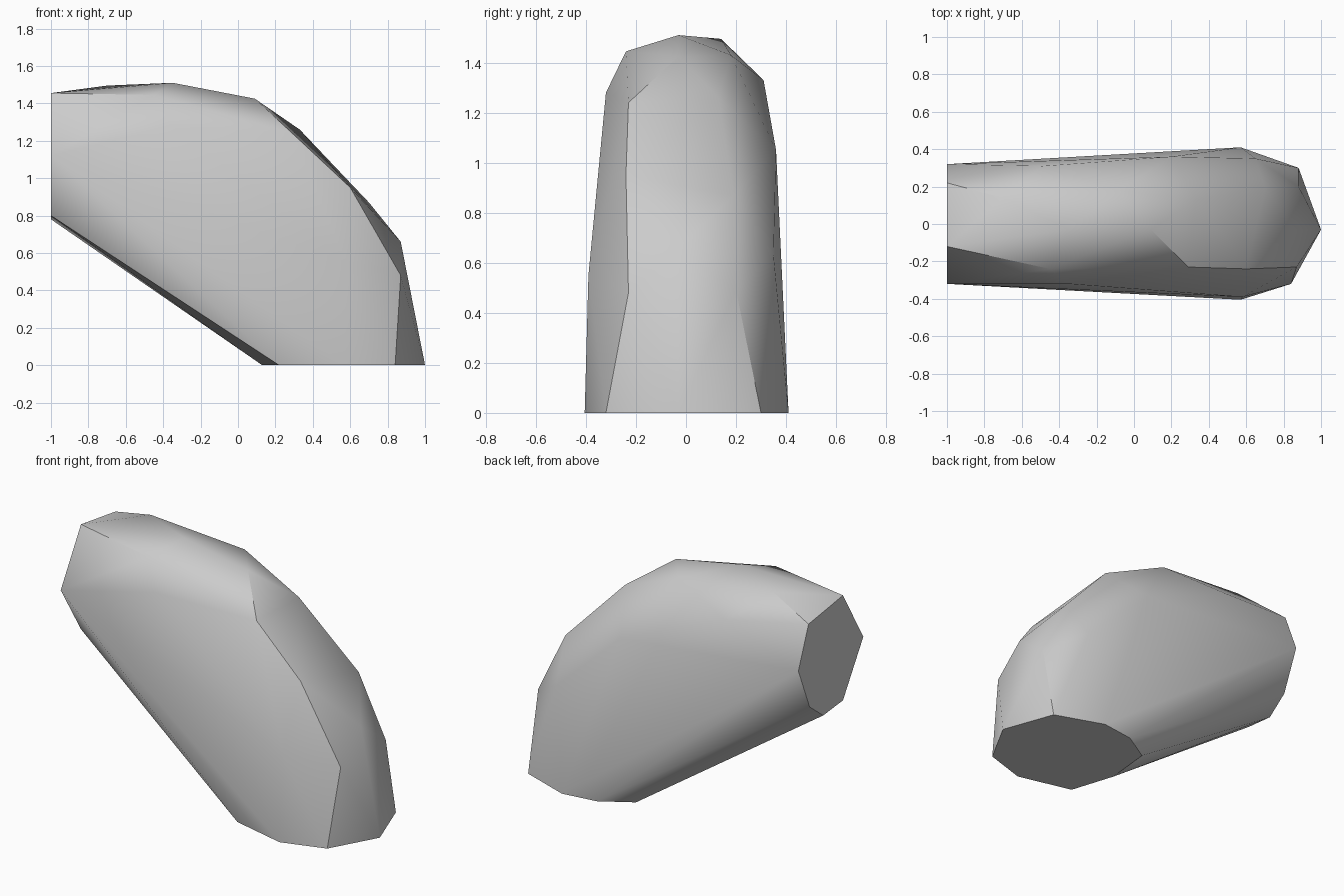
import bpy, bmesh, math

cube = bpy.data.objects.get("Cube")
if cube:
    bpy.data.objects.remove(cube, do_unlink=True)

# Single grey material
grey = bpy.data.materials.new("light_grey")
grey.use_nodes = True
colour = (0.6, 0.6, 0.6, 1)
grey.diffuse_color = colour
grey.node_tree.nodes["Principled BSDF"].inputs["Base Color"].default_value = colour

# Flat end facing -x: outline as (y, z)
side_end = [(-.12, 1.455), (.22, 1.405), (.32, 1.15), (.21, .885),
            (.075, .78), (-.12, .80), (-.32, 1.12)]
# Flat end on the ground: outline as (x, y)
ground_end = [(1, -.03), (.88, .30), (.57, .41), (.35, .38), (.16, .265),
              (.13, -.04), (.22, -.32), (.57, -.405), (.84, -.32)]
# Corners along the outside of the bend
bend = [(-.70, .14, 1.495), (-.35, -.03, 1.51), (-.45, -.24, 1.445),
        (.09, -.03, 1.425), (-.08, .18, 1.43), (.29, -.23, 1.24),
        (.33, .13, 1.26), (.60, -.24, .95), (.70, .19, .87),
        (.87, -.03, .66), (.87, -.23, .48), (.88, .20, .49)]
# Corners along the two flanks
flanks = [(-.49, .31, 1.33), (.20, .36, 1.05), (.65, .35, .63),
          (-.35, -.32, 1.28), (.58, -.39, .55)]

# Elbow-shaped shell stretched over the two ends and the bend
bm = bmesh.new()
points = [(-1, y, z) for y, z in side_end] + [(x, y, 0) for x, y in ground_end]
for p in points + bend + flanks:
    bm.verts.new(p)
hull = bmesh.ops.convex_hull(bm, input=bm.verts)
loose = [v for v in bm.verts if not v.link_faces]
bmesh.ops.delete(bm, geom=loose, context='VERTS')
bmesh.ops.dissolve_limit(bm, angle_limit=math.radians(0.5),
                         verts=bm.verts, edges=bm.edges)
bmesh.ops.recalc_face_normals(bm, faces=bm.faces)
mesh = bpy.data.meshes.new("bent_shell")
bm.to_mesh(mesh)
bm.free()
mesh.materials.append(grey)
shell = bpy.data.objects.new("bent_shell", mesh)
bpy.context.collection.objects.link(shell)

# Soft shading with crisp end rims
bpy.ops.object.select_all(action='DESELECT')
shell.select_set(True)
bpy.context.view_layer.objects.active = shell
bpy.ops.object.shade_smooth_by_angle(angle=math.radians(30))
